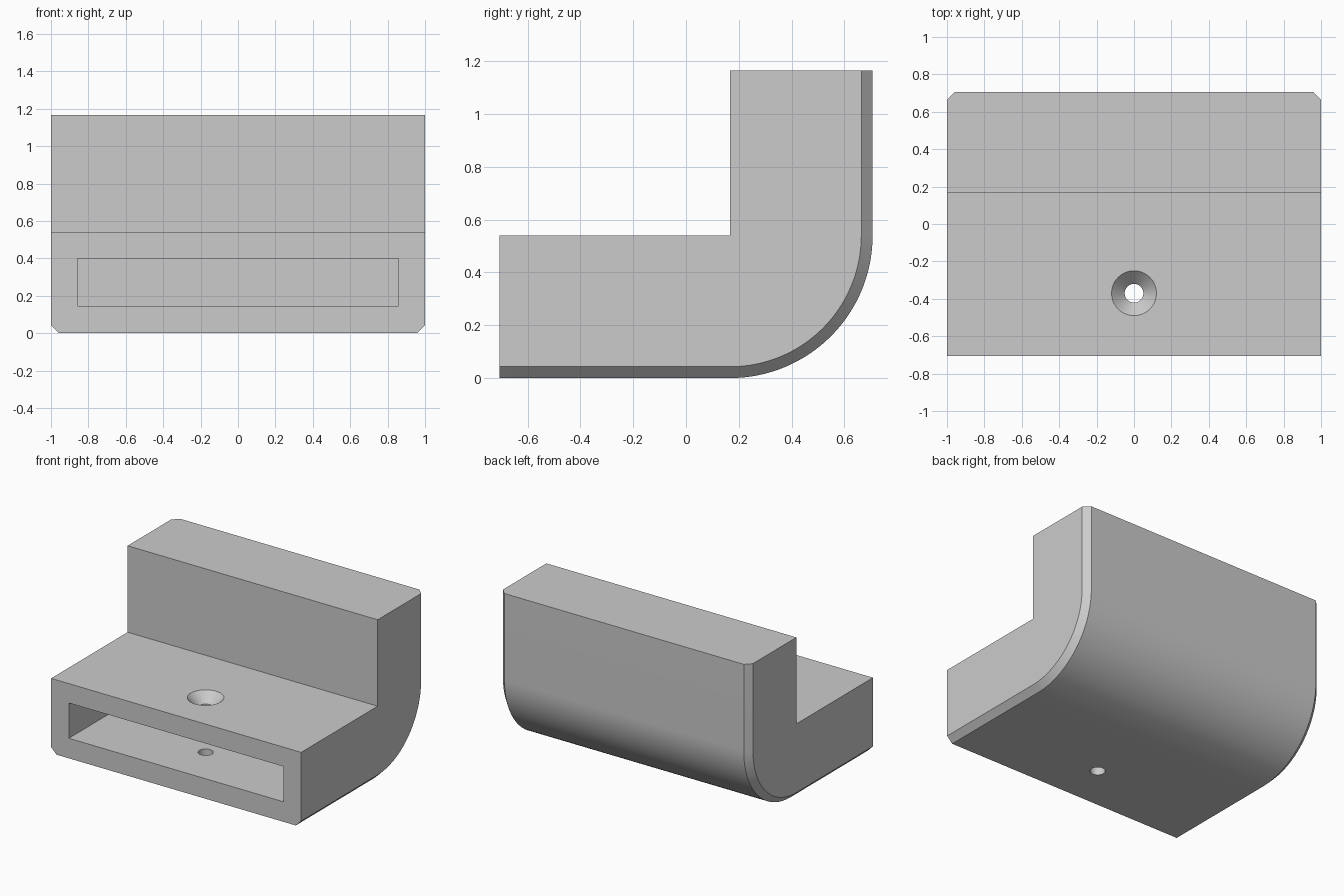
import bpy
import bmesh
import math

if "Cube" in bpy.data.objects:
    bpy.data.objects.remove(bpy.data.objects["Cube"], do_unlink=True)

HALF_X, HALF_Y, HEIGHT = 1.0, 0.707, 1.165
THICK, CHAMFER = 0.54, 0.043
STEP_Y = HALF_Y - THICK
HOLE_Y, HOLE_R, SINK_R = -0.37, 0.05, 0.12

grey = bpy.data.materials.new("plain grey")
grey.use_nodes = True
grey.diffuse_color = (0.6, 0.6, 0.6, 1)
grey.node_tree.nodes["Principled BSDF"].inputs["Base Color"].default_value = (0.6, 0.6, 0.6, 1)


def make_object(name, bm):
    bmesh.ops.recalc_face_normals(bm, faces=bm.faces)
    mesh = bpy.data.meshes.new(name)
    bm.to_mesh(mesh)
    bm.free()
    mesh.materials.append(grey)
    obj = bpy.data.objects.new(name, mesh)
    bpy.context.collection.objects.link(obj)
    return obj


def loft(bm, sections, closed=False):
    """Skin rings of equal length, capping the two ends."""
    rings = [[bm.verts.new(p) for p in s] for s in sections]
    for a, b in zip(rings, rings[1:]):
        for i in range(len(a)):
            j = (i + 1) % len(a)
            bm.faces.new((a[i], a[j], b[j], b[i]))
    bm.faces.new(rings[0])
    bm.faces.new(rings[-1])


def bracket_section(x, inset, steps=32):
    """L-shaped section with a rounded outer corner, pulled in by inset."""
    r = THICK - inset
    pts = [(STEP_Y, HEIGHT), (STEP_Y, THICK), (-HALF_Y, THICK), (-HALF_Y, inset)]
    for i in range(steps + 1):
        a = math.pi / 2 * i / steps
        pts.append((STEP_Y + r * math.sin(a), THICK - r * math.cos(a)))
    pts.append((STEP_Y + r, HEIGHT))
    return [(x, y, z) for y, z in pts]


# Bracket body with chamfered outer side edges
bm = bmesh.new()
inner_x = HALF_X - CHAMFER
loft(bm, [bracket_section(-HALF_X, CHAMFER), bracket_section(-inner_x, 0),
          bracket_section(inner_x, 0), bracket_section(HALF_X, CHAMFER)])
body = make_object("bracket_body", bm)

# Slot cutter, open at the front
bm = bmesh.new()
slot = [(-0.858, 0.145), (0.858, 0.145), (0.858, 0.4), (-0.858, 0.4)]
loft(bm, [[(x, y, z) for x, z in slot] for y in (-HALF_Y - 0.1, STEP_Y)])
slot_cutter = make_object("slot_cutter", bm)

# Countersunk screw hole cutter
bm = bmesh.new()
sink = SINK_R - HOLE_R
profile = [(HOLE_R, -0.1), (HOLE_R, THICK - sink), (SINK_R + 0.05, THICK + 0.05)]
angles = [math.tau * i / 48 for i in range(48)]
loft(bm, [[(r * math.cos(a), HOLE_Y + r * math.sin(a), z) for a in angles]
          for r, z in profile])
hole_cutter = make_object("screw_hole_cutter", bm)

# Cut the slot and the hole
bpy.ops.object.select_all(action="DESELECT")
bpy.context.view_layer.objects.active = body
body.select_set(True)
for cutter in (slot_cutter, hole_cutter):
    cutter.hide_render = True
    mod = body.modifiers.new(cutter.name, "BOOLEAN")
    mod.operation = "DIFFERENCE"
    mod.solver = "EXACT"
    mod.object = cutter
    bpy.ops.object.modifier_apply(modifier=mod.name)
    bpy.data.objects.remove(cutter, do_unlink=True)

bpy.ops.object.shade_smooth_by_angle(angle=math.radians(30))
